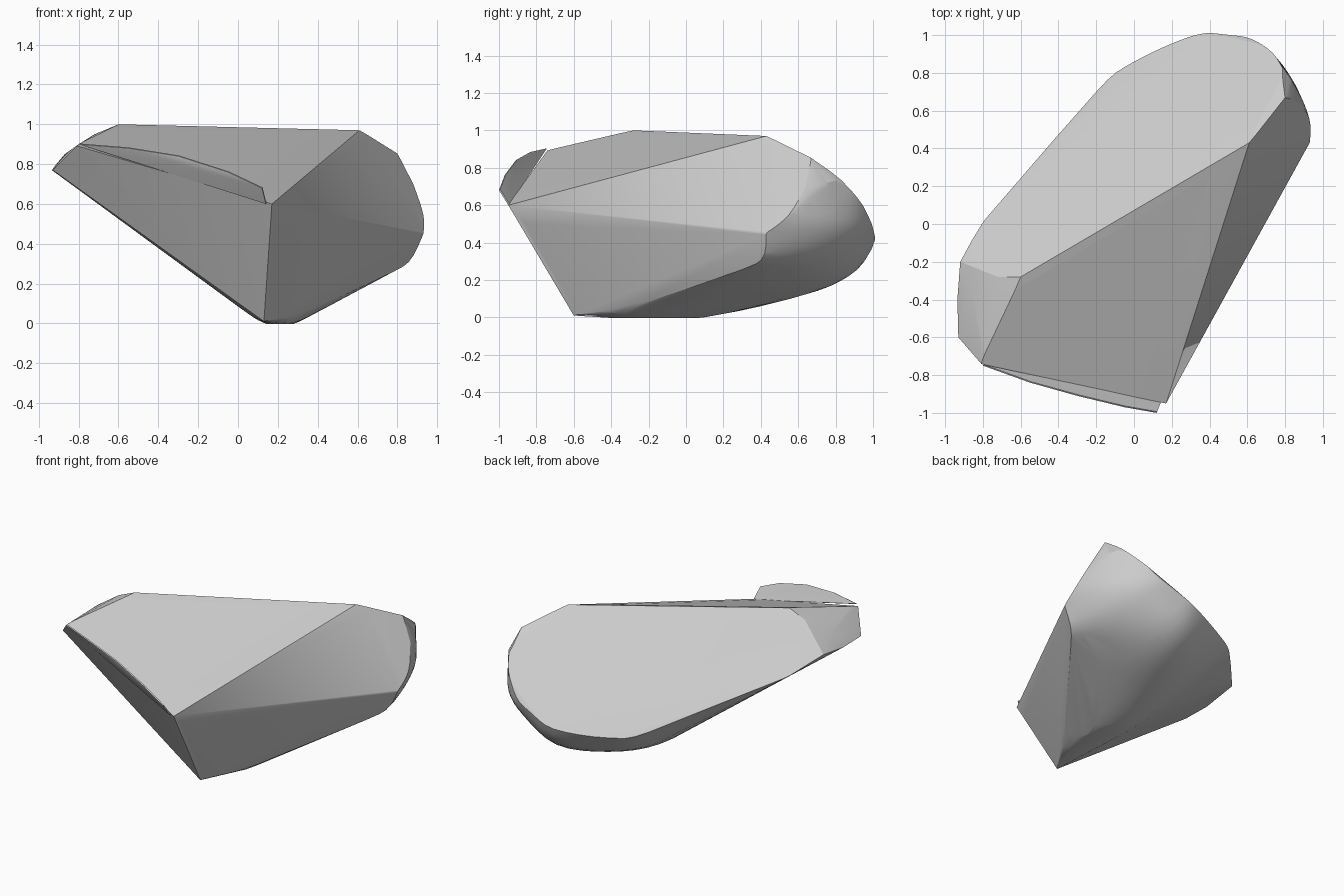
import bpy, bmesh, math
from mathutils import Vector

cube = bpy.data.objects.get("Cube")
if cube:
    bpy.data.objects.remove(cube, do_unlink=True)

grey = bpy.data.materials.new("stone_grey")
grey.use_nodes = True
colour = (0.6, 0.6, 0.6, 1)
grey.diffuse_color = colour
grey.node_tree.nodes["Principled BSDF"].inputs["Base Color"].default_value = colour

# Main corners of the split stone
ridge_left = Vector((-0.6, -0.28, 1.0))
ridge_right = Vector((0.61, 0.43, 0.97))
nose = Vector((0.17, -0.95, 0.6))
nose_top = Vector((0.12, -1.0, 0.68))
keel_front = Vector((0.13, -0.6, 0.01))
side = Vector((0.93, 0.43, 0.45))
back_low = Vector((0.4, 1.0, 0.43))
tip_top = Vector((-0.8, -0.75, 0.9))

corners = [ridge_left, ridge_right, nose, keel_front, side, tip_top,
           (-0.93, -0.6, 0.77), (-0.935, -0.4, 0.77), (-0.92, -0.2, 0.79),
           (-0.87, -0.3, 0.85), (-0.72, -0.28, 0.95), (0.8, 0.66, 0.86)]

# Rounded underside: arcs from back rim, through the belly, to the side edge
sections = [
    ((-0.80, 0.02, 0.69), (-0.30, -0.25, 0.31), (0.13, -0.60, 0.01)),
    ((-0.57, 0.23, 0.62), (0.00, -0.20, 0.09), (0.25, -0.45, 0.05)),
    ((-0.20, 0.70, 0.40), (0.13, 0.08, 0.01), (0.40, -0.23, 0.10)),
    ((0.00, 0.86, 0.37), (0.26, 0.48, 0.08), (0.60, 0.05, 0.18)),
    ((0.32, 1.00, 0.40), (0.45, 0.76, 0.18), (0.75, 0.25, 0.25)),
    ((0.50, 1.00, 0.47), (0.70, 0.80, 0.34), (0.86, 0.40, 0.31)),
    ((0.62, 0.98, 0.53), (0.82, 0.78, 0.48), (0.93, 0.43, 0.45)),
    ((0.73, 0.91, 0.66), (0.86, 0.72, 0.63), (0.93, 0.55, 0.55)),
    ((0.78, 0.83, 0.74), (0.84, 0.75, 0.72), (0.88, 0.64, 0.70)),
]


def arc(start, middle, end, steps=12):
    """Points on a parabola through three positions."""
    for i in range(steps + 1):
        t = i / steps
        yield start * (1 - t) * (1 - 2 * t) + middle * 4 * t * (1 - t) + end * t * (2 * t - 1)


def spline(points, steps=4):
    """Smooth curve through all the points."""
    pts = [Vector(p) for p in points]
    pts = [pts[0]] + pts + [pts[-1]]
    for a, b, c, d in zip(pts, pts[1:], pts[2:], pts[3:]):
        for i in range(steps):
            t = i / steps
            yield (b * 2 + (c - a) * t + (a * 2 - b * 5 + c * 4 - d) * t ** 2
                   + (b * 3 - a - c * 3 + d) * t ** 3) / 2
    yield pts[-1]


def hull(bm):
    result = bmesh.ops.convex_hull(bm, input=bm.verts)
    spare = {v for v in result["geom_interior"] + result["geom_unused"]
             if isinstance(v, bmesh.types.BMVert)}
    bmesh.ops.delete(bm, geom=list(spare), context='VERTS')


def outward_normal(a, b, c):
    normal = (b - a).cross(c - a).normalized()
    return -normal if normal.dot(Vector((0.1, 0.0, 0.55)) - a) > 0 else normal


def add_object(name, bm):
    bmesh.ops.recalc_face_normals(bm, faces=bm.faces)
    mesh = bpy.data.meshes.new(name)
    bm.to_mesh(mesh)
    bm.free()
    mesh.materials.append(grey)
    obj = bpy.data.objects.new(name, mesh)
    bpy.context.collection.objects.link(obj)
    bpy.context.view_layer.objects.active = obj
    obj.select_set(True)
    bpy.ops.object.shade_smooth_by_angle(angle=math.radians(22))
    obj.select_set(False)


# Stone body
bm = bmesh.new()
for p in corners:
    bm.verts.new(p)
for section in zip(*(spline(track) for track in zip(*sections))):
    for p in arc(*section):
        bm.verts.new(p)
hull(bm)

# Flat fracture planes and the resting plane
cuts = [(a, outward_normal(a, b, c)) for a, b, c in [
    (ridge_left, ridge_right, back_low),
    (ridge_left, ridge_right, nose),
    (nose, ridge_right, side),
    (nose, side, keel_front),
    (keel_front, nose_top, tip_top)]]
cuts.append((Vector(), Vector((0, 0, -1))))
for point, normal in cuts:
    bmesh.ops.bisect_plane(bm, geom=bm.verts[:] + bm.edges[:] + bm.faces[:],
                           plane_co=point + normal * 0.002, plane_no=normal, clear_outer=True)
    hull(bm)
bmesh.ops.remove_doubles(bm, verts=bm.verts, dist=0.004)
bmesh.ops.dissolve_limit(bm, angle_limit=math.radians(1.2), verts=bm.verts, edges=bm.edges)
add_object("stone_body", bm)

# Thin curved lip standing above the front fracture
lip_outline = [nose_top, (-0.05, -0.97, 0.76), (-0.3, -0.91, 0.84),
               (-0.55, -0.84, 0.88), tip_top, (0.14, -0.95, 0.6)]
inward = -outward_normal(keel_front, nose_top, tip_top) * 0.008
bm = bmesh.new()
for p in lip_outline:
    bm.verts.new(p)
    bm.verts.new(Vector(p) + inward)
hull(bm)
add_object("front_lip", bm)
